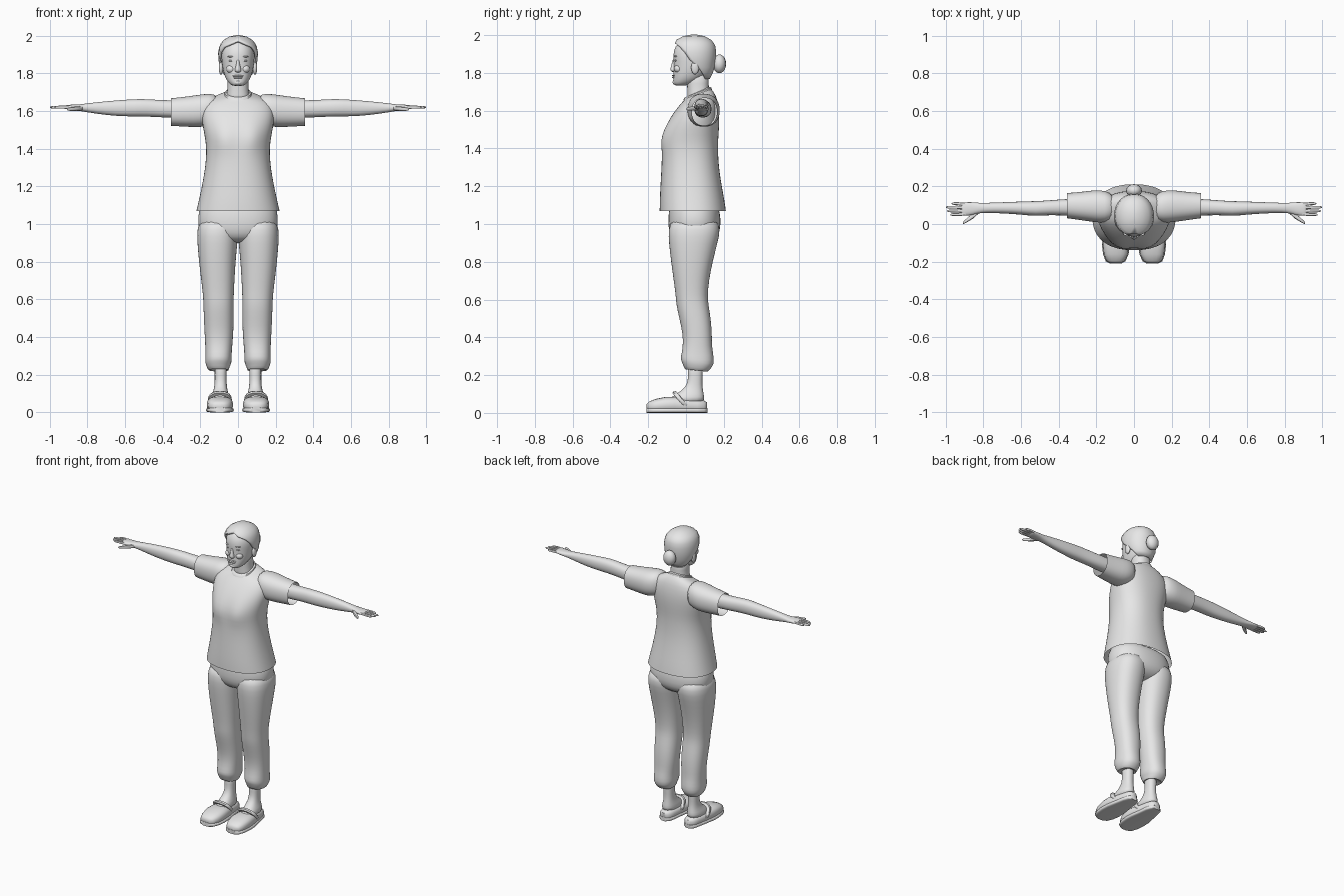
import bpy, bmesh, math
from math import sin, cos, pi, radians, exp

grey = bpy.data.materials.new("plain grey")
grey.diffuse_color = (0.8, 0.8, 0.8, 1)


def section(axis, t, a0, a1, b0, b1, tilt=0, n=20, p=2.3, start=0, span=2 * pi):
    """Superellipse across an axis (0 x, 1 y, 2 z); tilt leans it along the axis."""
    pts = []
    for i in range(n):
        u = start + span * i / n
        c, s = cos(u), sin(u)
        c = math.copysign(abs(c) ** (2 / p), c)
        s = math.copysign(abs(s) ** (2 / p), s)
        a = (a0 + a1) / 2 + c * (a1 - a0) / 2
        b = (b0 + b1) / 2 + s * (b1 - b0) / 2
        h = t + tilt * s
        pts.append([(h, a, b), (a, h, b), (a, b, h)][axis])
    return pts


def finish(bm, name, mirror=False, sub=0, solid=0, angle=50):
    bmesh.ops.remove_doubles(bm, verts=bm.verts, dist=1e-5)
    bmesh.ops.recalc_face_normals(bm, faces=bm.faces)
    me = bpy.data.meshes.new(name)
    bm.to_mesh(me)
    bm.free()
    me.materials.append(grey)
    ob = bpy.data.objects.new(name, me)
    bpy.context.collection.objects.link(ob)
    bpy.ops.object.select_all(action='DESELECT')
    ob.select_set(True)
    bpy.context.view_layer.objects.active = ob
    bpy.ops.object.shade_smooth_by_angle(angle=radians(angle))
    if solid:
        ob.modifiers.new("thickness", 'SOLIDIFY').thickness = solid
    if sub:
        ob.modifiers.new("smooth", 'SUBSURF').levels = sub
        ob.modifiers["smooth"].render_levels = sub
    if mirror:
        ob.modifiers.new("mirror", 'MIRROR')
    return ob


def loft(name, rings, caps=(True, True), closed=True, shape=None, **kw):
    bm = bmesh.new()
    vs = [[bm.verts.new(shape(*c) if shape else c) for c in r] for r in rings]
    n = len(vs[0])
    for r, q in zip(vs, vs[1:]):
        for i in range(n if closed else n - 1):
            j = (i + 1) % n
            bm.faces.new((r[i], r[j], q[j], q[i]))
    for use, r in zip(caps, (vs[0], vs[-1])):
        if use:
            bm.faces.new(r)
    return finish(bm, name, **kw)


def stack(axis, rows, **kw):
    return [section(axis, *r, **kw) for r in rows]


def upright(rows, **kw):
    """Rows symmetric in x: z, half width, front y, back y, tilt."""
    return [section(2, r[0], -r[1], r[1], *r[2:], **kw) for r in rows]


def ball(name, loc, size, mirror=False, seg=16):
    bm = bmesh.new()
    bmesh.ops.create_uvsphere(bm, u_segments=seg, v_segments=10, radius=1)
    for v in bm.verts:
        v.co = [l + s * c for l, s, c in zip(loc, size, v.co)]
    return finish(bm, name, mirror=mirror)


# shirt body, with a soft bust
def bust(x, y, z):
    if y < 0:
        g = exp(-((abs(x) - .075) / .055) ** 2 - ((z - 1.455) / .06) ** 2)
        y -= .022 * g
    return x, y, z


loft("shirt_body", upright([
    (1.068, .222, -.14, .212), (1.12, .21, -.14, .205), (1.2, .192, -.136, .19),
    (1.3, .174, -.13, .174), (1.38, .168, -.126, .17), (1.44, .172, -.124, .17),
    (1.5, .184, -.112, .175), (1.57, .196, -.08, .178), (1.63, .19, -.035, .172),
    (1.672, .145, -.008, .158, .015), (1.69, .068, -.006, .132, .026)], n=32),
    caps=(False, False), shape=bust, sub=1)
# collar band
loft("collar", upright([(1.682, .074, -.014, .138, .026), (1.696, .07, -.008, .134, .026),
                        (1.7, .06, .004, .124, .026)]), caps=(False, False))
# sleeves
loft("sleeve", stack(0, [
    (.1, .02, .16, 1.54, 1.69), (.16, .005, .178, 1.52, 1.692), (.2, .008, .182, 1.512, 1.688),
    (.27, .018, .172, 1.515, 1.677), (.355, .03, .165, 1.52, 1.668)]),
    caps=(True, False), mirror=True, sub=1)

# arms, palms, fingers and thumbs
loft("arm", stack(0, [
    (.18, .04, .14, 1.56, 1.66), (.35, .043, .135, 1.562, 1.655), (.45, .048, .126, 1.568, 1.661),
    (.52, .04, .122, 1.57, 1.665), (.6, .05, .12, 1.57, 1.66), (.7, .056, .116, 1.577, 1.652),
    (.79, .06, .112, 1.591, 1.642), (.83, .056, .113, 1.598, 1.636),
    (.86, .046, .117, 1.602, 1.634), (.9, .042, .116, 1.607, 1.633),
    (.918, .045, .113, 1.611, 1.63)], n=16), mirror=True, sub=1)
for i, tip in enumerate((.975, .992, .998, .968)):
    y0, y1 = .054 + .0165 * i, .05 + .0195 * i
    loft(f"finger_{i + 1}", stack(0, [
        (.895, y0 - .009, y0 + .009, 1.611, 1.63), (.94, y1 - .008, y1 + .008, 1.612, 1.628),
        (tip - .012, y1 - .007, y1 + .007, 1.612, 1.626),
        (tip, y1 - .003, y1 + .003, 1.616, 1.622)], n=8), mirror=True)
loft("thumb", stack(0, [
    (.825, .055, .085, 1.603, 1.626), (.855, .028, .058, 1.6, 1.624), (.885, .01, .032, 1.6, 1.62),
    (.902, .001, .017, 1.602, 1.616), (.908, .001, .008, 1.606, 1.612)], n=8), mirror=True)

# trousers: seat and legs
loft("trouser_seat", upright([
    (1.13, .195, -.085, .165), (1.06, .21, -.092, .18), (1.0, .216, -.096, .186),
    (.95, .2, -.088, .176), (.915, .14, -.065, .14), (.9, .06, -.02, .08)], n=28), sub=1)
loft("trouser_leg", stack(2, [
    (1.04, .0, .2, -.075, .165), (.97, -.004, .219, -.096, .185), (.9, .002, .217, -.092, .168),
    (.8, .012, .208, -.08, .142), (.7, .018, .196, -.066, .122), (.62, .022, .186, -.055, .115),
    (.57, .022, .184, -.052, .12), (.5, .022, .182, -.036, .132), (.42, .024, .178, -.018, .138),
    (.35, .03, .174, -.016, .138), (.3, .034, .174, -.03, .146, .008),
    (.265, .032, .176, -.026, .15, -.01), (.24, .046, .166, -.014, .128, -.008),
    (.218, .048, .155, -.004, .112, -.008), (.235, .06, .14, .008, .1)], n=20),
    mirror=True, sub=1)

# ankles and insteps
loft("ankle", stack(2, [
    (.27, .058, .126, .006, .092), (.2, .06, .124, .012, .088), (.15, .06, .124, .006, .086),
    (.115, .055, .13, -.025, .092), (.085, .045, .145, -.08, .098), (.05, .045, .145, -.1, .1)],
    n=16), mirror=True, sub=1)
# clogs: upper, sole and strap
clog = [(-.208, .072, .122, .015, .048), (-.196, .05, .146, .005, .06), (-.16, .033, .16, 0, .074),
        (-.11, .026, .166, 0, .084), (-.06, .028, .164, 0, .086), (0, .038, .152, 0, .076),
        (.06, .045, .14, 0, .07), (.096, .055, .13, .002, .065), (.112, .075, .11, .012, .055)]
loft("clog_upper", stack(1, clog, p=2.6), mirror=True)
loft("clog_sole", stack(1, [(y * 1.01, a - .004, b + .004, 0, .026) for y, a, b, c, d in clog],
                        p=4), mirror=True)
loft("clog_strap", stack(1, [
    (-.036, .036, .156, .02, .104, -.036), (-.032, .032, .16, .015, .113, -.036),
    (-.016, .032, .16, .015, .115, -.036), (-.01, .036, .156, .02, .107, -.036)]), mirror=True)

# neck and head
loft("neck", upright([(1.63, .075, .0, .14), (1.69, .058, .008, .122), (1.74, .055, .005, .12),
                      (1.81, .06, .0, .125)]), sub=1)
loft("head", upright([
    (1.732, .026, -.058, .0), (1.742, .044, -.068, .035), (1.765, .062, -.068, .08),
    (1.79, .073, -.067, .105), (1.82, .081, -.066, .13), (1.86, .087, -.066, .147),
    (1.9, .09, -.069, .15), (1.94, .082, -.058, .143), (1.972, .06, -.03, .115),
    (1.985, .03, .01, .08)], n=24, p=2.2), sub=1)

# hair: a shell left open at the face by a hairline angle for each height
hair = []
for z, w, f, b, gap in [
        (1.768, .058, .0, .126, 125), (1.795, .082, -.03, .14, 112), (1.83, .097, -.055, .152, 98),
        (1.87, .104, -.07, .158, 78), (1.91, .106, -.077, .16, 66), (1.94, .1, -.073, .156, 48),
        (1.958, .092, -.066, .148, 22), (1.975, .078, -.05, .133, 0), (1.994, .048, -.016, .1, 0),
        (2.002, .012, .025, .06, 0)]:
    g = radians(gap)
    hair.append(section(2, z, -w, w, f, b, n=28, p=2.1, start=-pi / 2 + g,
                        span=(2 * pi - 2 * g) * 28 / 27))
loft("hair", hair, caps=(False, True), closed=False, solid=.012, angle=60)
ball("hair_bun", (0, .177, 1.848), (.042, .035, .05))
ball("hair_tie", (0, .152, 1.848), (.027, .016, .03))

# face
ball("ear", (.09, .048, 1.828), (.012, .021, .036), True)
ball("eye", (.035, -.05, 1.866), (.015, .011, .006), True)
ball("brow", (.036, -.053, 1.888), (.02, .011, .004), True)
ball("cheek", (.038, -.04, 1.822), (.025, .024, .022), True)
loft("nose", upright([(1.876, .008, -.072, -.04), (1.845, .01, -.076, -.04),
                      (1.822, .017, -.085, -.04), (1.81, .019, -.082, -.04),
                      (1.804, .012, -.073, -.04)], n=12), sub=1)
ball("upper_lip", (0, -.058, 1.786), (.03, .016, .005))
ball("lower_lip", (0, -.058, 1.776), (.026, .016, .006))
ball("chin", (0, -.052, 1.75), (.024, .019, .015))
